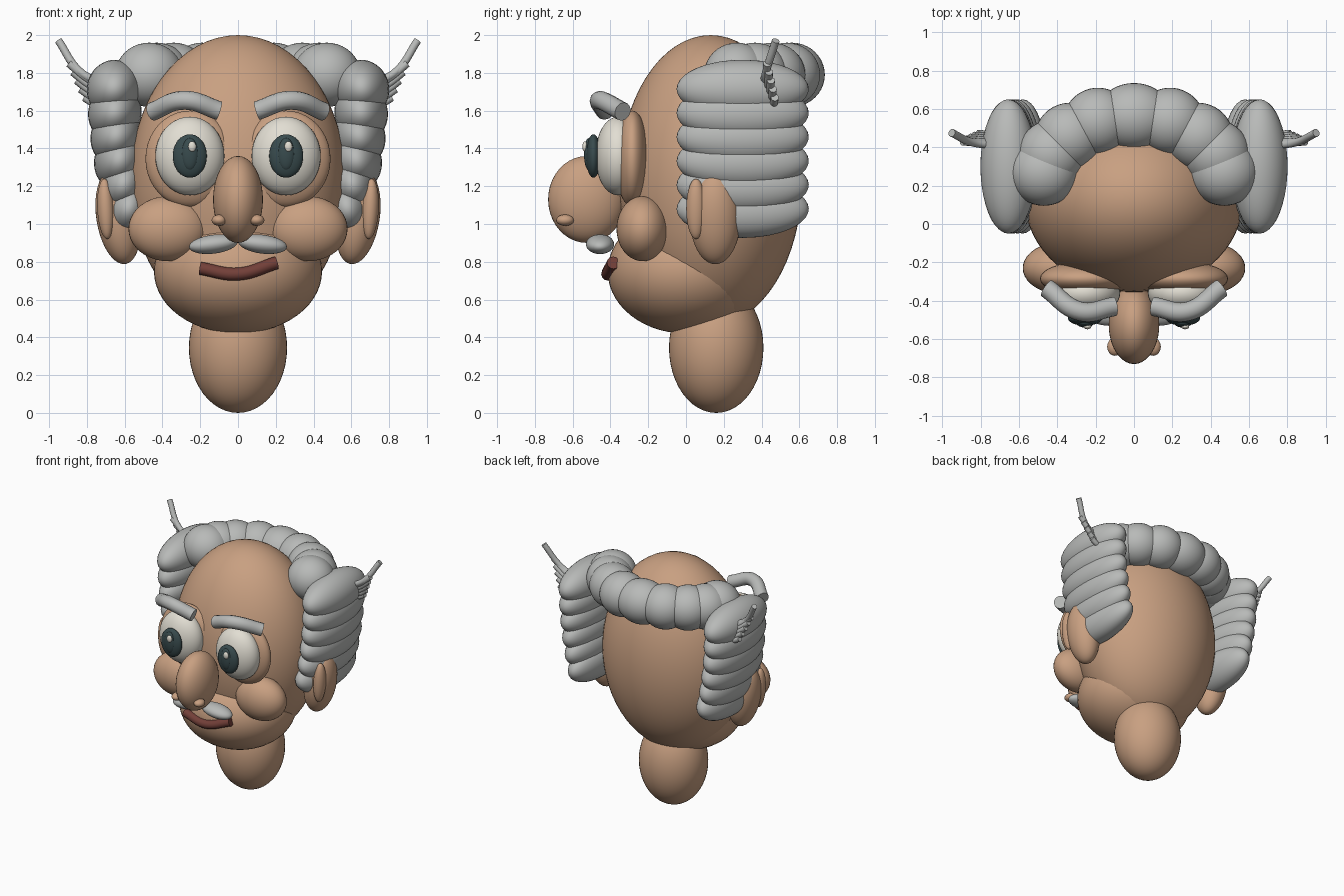
import bpy
from math import radians
from mathutils import Vector

cube = bpy.data.objects.get("Cube")
if cube:
    bpy.data.objects.remove(cube, do_unlink=True)


def material(name, r, g, b):
    m = bpy.data.materials.new(name)
    m.use_nodes = True
    m.diffuse_color = (r, g, b, 1)
    m.node_tree.nodes["Principled BSDF"].inputs["Base Color"].default_value = (r, g, b, 1)
    return m


SKIN = material("skin", 0.58, 0.35, 0.22)
HAIR = material("grey hair", 0.48, 0.49, 0.48)
WHITE = material("eye white", 0.76, 0.73, 0.65)
IRIS = material("dark iris", 0.04, 0.07, 0.075)
LIPS = material("lips", 0.17, 0.05, 0.04)


def ball(name, loc, radii, mat, tilt=0, turn=0, seg=40):
    """Smooth ellipsoid; tilt turns about y, turn about z (degrees)."""
    bpy.ops.mesh.primitive_uv_sphere_add(segments=seg, ring_count=seg // 2, radius=1, location=loc)
    o = bpy.context.object
    o.name = name
    o.scale = radii
    o.rotation_euler = (0, radians(tilt), radians(turn))
    o.data.materials.append(mat)
    bpy.ops.object.shade_smooth()
    return o


def tube(name, points, radius, mat):
    """Round tube with flat ends along a smooth path."""
    c = bpy.data.curves.new(name, "CURVE")
    c.dimensions = "3D"
    c.bevel_depth = radius
    c.bevel_resolution = 4
    c.use_fill_caps = True
    s = c.splines.new("BEZIER")
    s.bezier_points.add(len(points) - 1)
    for bp, p in zip(s.bezier_points, points):
        bp.co = p
        bp.handle_left_type = bp.handle_right_type = "AUTO"
    o = bpy.data.objects.new(name, c)
    bpy.context.collection.objects.link(o)
    c.materials.append(mat)
    return o


# Head, jaw, neck and nose
ball("head", (0, 0.13, 1.23), (0.57, 0.485, 0.77), SKIN, seg=64)
ball("jaw", (0, 0, 0.75), (0.445, 0.415, 0.33), SKIN, seg=56)
ball("neck", (0, 0.16, 0.345), (0.26, 0.25, 0.345), SKIN, seg=48)
ball("nose", (0, -0.525, 1.13), (0.132, 0.205, 0.23), SKIN)

# Mouth
tube("mouth", [(-0.2, -0.39, 0.765), (0, -0.415, 0.735), (0.205, -0.385, 0.795)], 0.034, LIPS)

for side, s in (("left", 1), ("right", -1)):
    # Eyes
    x = 0.255 * s
    ball(side + "_eye_socket", (x, -0.285, 1.345), (0.235, 0.09, 0.255), SKIN)
    ball(side + "_eyeball", (x, -0.36, 1.36), (0.183, 0.12, 0.208), WHITE)
    ball(side + "_iris", (x, -0.49, 1.36), (0.09, 0.04, 0.115), IRIS)
    ball(side + "_pupil", (x, -0.515, 1.37), (0.045, 0.025, 0.085), IRIS, seg=24)
    ball(side + "_eye_highlight", (x + 0.012, -0.535, 1.41), (0.021, 0.014, 0.028), WHITE, seg=16)
    tube(side + "_eyebrow", [(0.455 * s, -0.335, 1.595), (0.28 * s, -0.455, 1.655),
                             (0.1 * s, -0.43, 1.6)], 0.05, HAIR)

    # Cheeks, nostrils and moustache
    ball(side + "_cheek", (0.37 * s, -0.23, 0.975), (0.21, 0.138, 0.172), SKIN)
    ball(side + "_nostril", (0.1 * s, -0.64, 1.02), (0.04, 0.047, 0.03), SKIN, seg=20)
    ball(side + "_moustache", (0.13 * s, -0.455, 0.893), (0.13, 0.075, 0.05), HAIR, tilt=7 * s, seg=32)

    # Ears
    ball(side + "_ear", (0.635 * s, 0.155, 1.035), (0.115, 0.135, 0.25), SKIN, tilt=9 * s)
    ball(side + "_inner_ear", (0.7 * s, 0.053, 1.08), (0.045, 0.052, 0.16), SKIN, tilt=3 * s, seg=28)

    # Stacked side curls, drifting inward as they go down
    for i in range(6):
        ball(f"{side}_side_curl_{i + 1}",
             ((0.655 - 0.003 * i * i) * s, 0.3, 1.715 - 0.127 * i),
             (0.145 - 0.004 * i, 0.35, 0.155), HAIR, tilt=-14 * s)

    # Wispy tuft: one long strand and a row of short ones
    tube(side + "_long_strand", [(0.72 * s, 0.41, 1.74), (0.84 * s, 0.425, 1.81),
                                 (0.95 * s, 0.475, 1.97)], 0.021, HAIR)
    for i in range(5):
        base = Vector((0.7 * s, 0.42 + 0.01 * i, 1.72 - 0.02 * i))
        tip = Vector(((0.895 - 0.02 * i) * s, 0.43 + 0.01 * i, 1.85 - 0.045 * i))
        mid = (base + tip) / 2 - Vector((0, 0, 0.015))
        tube(f"{side}_short_strand_{i + 1}", [base, mid, tip], 0.021, HAIR)

# Roll of curls around the back of the crown
ball("crown_curl_middle", (0, 0.56, 1.79), (0.2, 0.175, 0.17), HAIR)
crown = [(0.19, 0.535, -14), (0.34, 0.455, -38), (0.43, 0.365, -55), (0.47, 0.27, 0)]
for i, (x, y, turn) in enumerate(crown):
    for side, s in (("left", 1), ("right", -1)):
        ball(f"{side}_crown_curl_{i + 1}", (x * s, y, 1.79), (0.18, 0.175, 0.17), HAIR, turn=turn * s)
